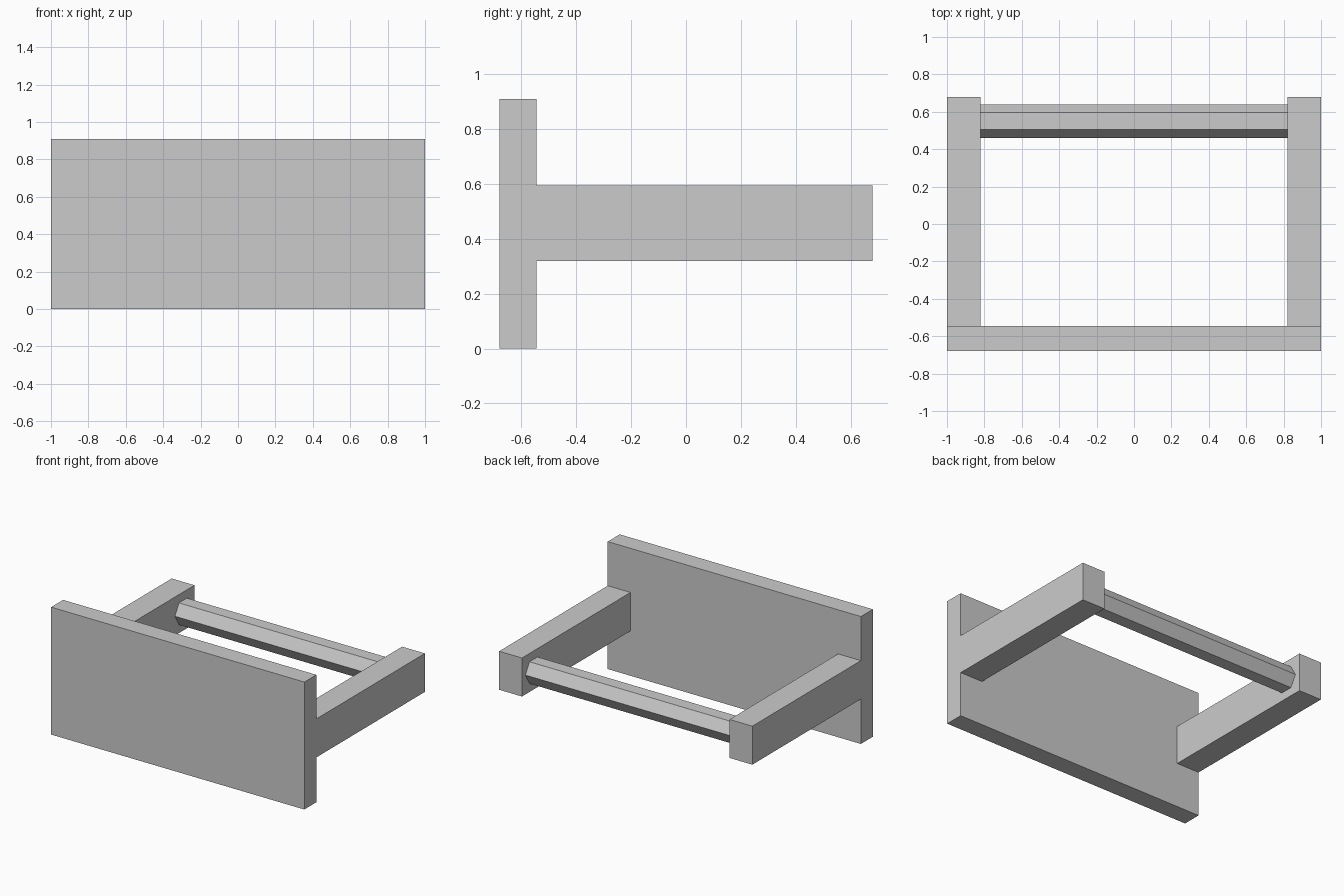
import bpy
from math import pi

default = bpy.data.objects.get("Cube")
if default:
    bpy.data.objects.remove(default, do_unlink=True)

# Single grey material
grey = bpy.data.materials.new("light_grey")
grey.use_nodes = True
colour = (0.6, 0.6, 0.6, 1)
grey.diffuse_color = colour
grey.node_tree.nodes["Principled BSDF"].inputs["Base Color"].default_value = colour


def finish(name):
    ob = bpy.context.object
    ob.name = ob.data.name = name
    ob.data.materials.clear()
    ob.data.materials.append(grey)
    bpy.ops.object.transform_apply(location=False, rotation=True, scale=True)
    return ob


def box(name, low, high):
    centre = [(a + b) / 2 for a, b in zip(low, high)]
    bpy.ops.mesh.primitive_cube_add(size=1, location=centre)
    bpy.context.object.scale = [b - a for a, b in zip(low, high)]
    return finish(name)


HALF_WIDTH, INNER = 1.0, 0.82
FRONT, PANEL_BACK, BACK = -0.68, -0.545, 0.68
RAIL_LOW, RAIL_HIGH = 0.32, 0.595

# Upright front panel
box("front_panel", (-HALF_WIDTH, FRONT, 0), (HALF_WIDTH, PANEL_BACK, 0.91))

# Side rails running back from the panel
box("left_rail", (INNER, PANEL_BACK, RAIL_LOW), (HALF_WIDTH, BACK, RAIL_HIGH))
box("right_rail", (-HALF_WIDTH, PANEL_BACK, RAIL_LOW), (-INNER, BACK, RAIL_HIGH))

# Hexagonal cross bar, flat side up, between the rails
bpy.ops.mesh.primitive_cylinder_add(
    vertices=6, radius=0.09, depth=2 * INNER,
    location=(0, 0.55, (RAIL_LOW + RAIL_HIGH) / 2), rotation=(0, pi / 2, 0))
bar = finish("cross_bar")
# Turn the section so that corners point forward and back
if max(v.co.y for v in bar.data.vertices) < 0.085:
    bar.rotation_euler.x = pi / 6
    bpy.ops.object.transform_apply(location=False, rotation=True, scale=False)
